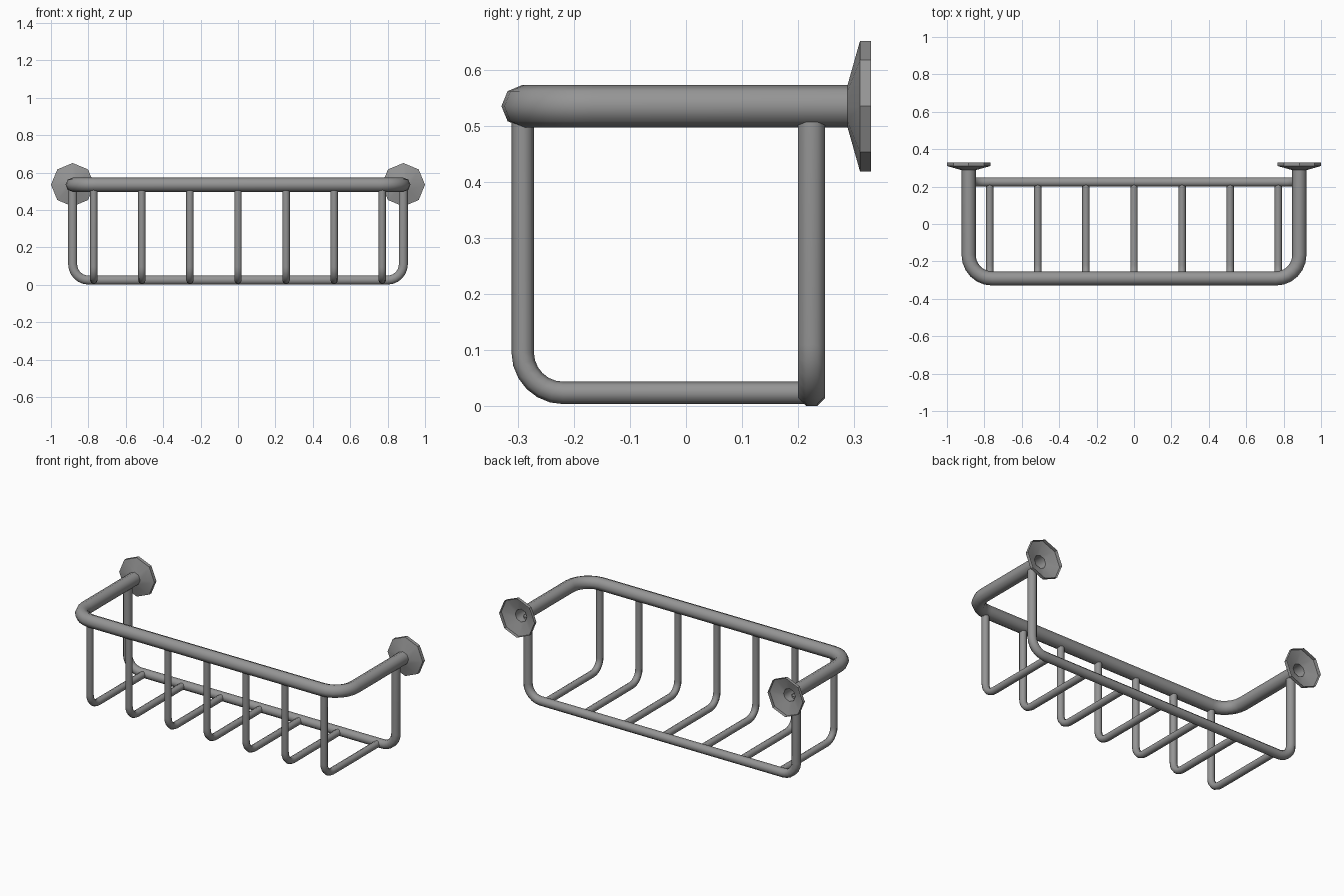
import bpy, bmesh, math
from mathutils import Vector

cube = bpy.data.objects.get("Cube")
if cube:
    bpy.data.objects.remove(cube, do_unlink=True)

SIDES = 8
RAIL_X, RAIL_Z, RAIL_R = 0.884, 0.535, 0.038
FRONT_Y, REAR_Y = -0.291, 0.224

metal = bpy.data.materials.new("grey_metal")
metal.use_nodes = True
GREY = (0.3, 0.3, 0.3, 1)
metal.diffuse_color = GREY
metal.node_tree.nodes["Principled BSDF"].inputs["Base Color"].default_value = GREY


def rounded_path(corners, radius, steps=6):
    """Polyline with each right-angle inner corner replaced by an arc."""
    pts = [Vector(c) for c in corners]
    path = [pts[0]]
    for a, b, c in zip(pts, pts[1:], pts[2:]):
        back, ahead = (a - b).normalized(), (c - b).normalized()
        centre = b + (back + ahead) * radius
        for i in range(steps + 1):
            t = math.pi / 2 * i / steps
            path.append(centre - ahead * radius * math.cos(t) - back * radius * math.sin(t))
    return path + [pts[-1]]


def skin(name, rings, angle):
    """Join rings of points into an open shell."""
    bm = bmesh.new()
    loops = [[bm.verts.new(p) for p in ring] for ring in rings]
    for a, b in zip(loops, loops[1:]):
        for i in range(SIDES):
            j = (i + 1) % SIDES
            bm.faces.new((a[i], a[j], b[j], b[i]))
    bmesh.ops.recalc_face_normals(bm, faces=bm.faces)
    mesh = bpy.data.meshes.new(name)
    bm.to_mesh(mesh)
    bm.free()
    mesh.materials.append(metal)
    obj = bpy.data.objects.new(name, mesh)
    bpy.context.collection.objects.link(obj)
    bpy.ops.object.select_all(action="DESELECT")
    obj.select_set(True)
    bpy.context.view_layer.objects.active = obj
    bpy.ops.object.shade_smooth_by_angle(angle=math.radians(angle))
    return obj


def tube(name, path, normal, radius, phase=0.0):
    """Sweep a round section along a path lying in the plane of normal."""
    normal = Vector(normal)
    rings = []
    for i, p in enumerate(path):
        tangent = (path[min(i + 1, len(path) - 1)] - path[max(i - 1, 0)]).normalized()
        side = normal.cross(tangent)
        turns = [phase + math.tau * k / SIDES for k in range(SIDES)]
        rings.append([p + (normal * math.cos(t) + side * math.sin(t)) * radius for t in turns])
    return skin(name, rings, 60)


# Thick top rail, wrapping the front and both sides
tube("top_rail", rounded_path([(-RAIL_X, 0.29, RAIL_Z), (-RAIL_X, FRONT_Y, RAIL_Z),
                               (RAIL_X, FRONT_Y, RAIL_Z), (RAIL_X, 0.29, RAIL_Z)], 0.125),
     (0, 0, 1), RAIL_R)

# Rear frame hanging from the rail ends
tube("rear_frame", rounded_path([(-RAIL_X, REAR_Y, 0.51), (-RAIL_X, REAR_Y, 0.025),
                                 (RAIL_X, REAR_Y, 0.025), (RAIL_X, REAR_Y, 0.51)], 0.085),
     (0, 1, 0), 0.026, math.pi / SIDES)

# Bent wires forming the front and floor of the basket
for n in range(7):
    x = (n - 3) * 0.257
    tube(f"basket_wire_{n + 1}",
         rounded_path([(x, FRONT_Y, 0.51), (x, FRONT_Y, 0.024), (x, REAR_Y - 0.01, 0.024)], 0.072),
         (1, 0, 0), 0.02)

# Hollow eight-sided wall flanges
for name, sign in (("right_wall_flange", -1), ("left_wall_flange", 1)):
    rings = []
    for y, r in ((0.288, RAIL_R), (0.31, 0.116), (0.33, 0.116)):
        turns = [math.tau * k / SIDES for k in range(SIDES)]
        rings.append([(sign * RAIL_X + r * math.cos(t), y, RAIL_Z + r * math.sin(t)) for t in turns])
    skin(name, rings, 20)
